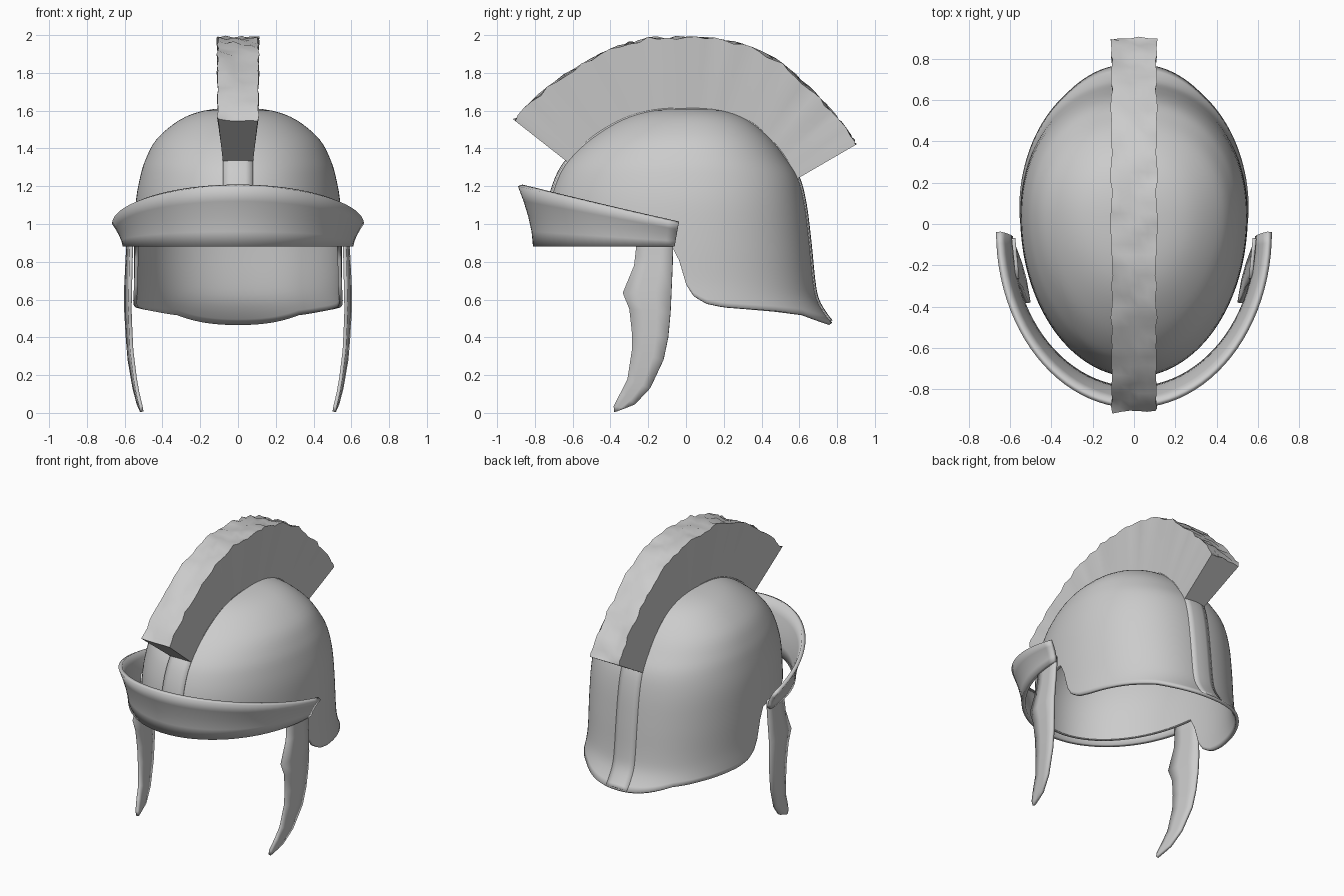
import bpy, bmesh, math, random
from mathutils import Vector

random.seed(4)
if "Cube" in bpy.data.objects:
    bpy.data.objects.remove(bpy.data.objects["Cube"], do_unlink=True)

grey = bpy.data.materials.new("plain_grey")
grey.use_nodes = True
grey.diffuse_color = (0.6, 0.6, 0.6, 1)
grey.node_tree.nodes["Principled BSDF"].inputs["Base Color"].default_value = grey.diffuse_color


def spline(points, steps):
    """Smooth curve through tuples of any length."""
    out = []
    last = len(points) - 1
    for i in range(last):
        a, b = points[max(i - 1, 0)], points[i]
        c, d = points[i + 1], points[min(i + 2, last)]
        for k in range(steps):
            t = k / steps
            out.append(tuple(
                q + t / 2 * (r - p + t * (2 * p - 5 * q + 4 * r - s + t * (3 * (q - r) + s - p)))
                for p, q, r, s in zip(a, b, c, d)))
    return out + [points[-1]]


def lookup(table, x):
    """Linear interpolation in rows sorted by rising first value."""
    if x <= table[0][0]:
        return table[0][1:]
    for a, b in zip(table, table[1:]):
        if x <= b[0]:
            t = (x - a[0]) / (b[0] - a[0])
            return tuple(p + (q - p) * t for p, q in zip(a[1:], b[1:]))
    return table[-1][1:]


def sheet(name, rows, closed=False, caps=False, thick=0, mirror=False, angle=35):
    """Skin a grid of points, then thicken it inwards."""
    bm = bmesh.new()
    grid = [[bm.verts.new(p) for p in row] for row in rows]
    n = len(rows[0])
    for r0, r1 in zip(grid, grid[1:]):
        for j in range(n if closed else n - 1):
            k = (j + 1) % n
            bm.faces.new((r0[j], r1[j], r1[k], r0[k]))
    if caps:
        bm.faces.new(grid[0])
        bm.faces.new(grid[-1][::-1])
    bmesh.ops.remove_doubles(bm, verts=bm.verts, dist=0.0005)
    if caps:
        bmesh.ops.recalc_face_normals(bm, faces=bm.faces)
    mesh = bpy.data.meshes.new(name)
    bm.to_mesh(mesh)
    bm.free()
    mesh.materials.append(grey)
    obj = bpy.data.objects.new(name, mesh)
    bpy.context.collection.objects.link(obj)
    bpy.ops.object.select_all(action='DESELECT')
    obj.select_set(True)
    bpy.context.view_layer.objects.active = obj
    bpy.ops.object.shade_smooth_by_angle(angle=math.radians(angle))
    if thick:
        mod = obj.modifiers.new("thickness", 'SOLIDIFY')
        mod.thickness = thick
        mod.offset = -1
    if mirror:
        obj.modifiers.new("mirror", 'MIRROR')
    return obj


# Helmet bowl: height, front y, back y, half width
MID = 0.04
bowl = spline([
    (1.62, MID, MID, 0), (1.6, -.19, .2, .18), (1.55, -.35, .33, .31),
    (1.45, -.51, .45, .43), (1.34, -.625, .535, .49), (1.24, -.685, .595, .52),
    (1.1, -.725, .63, .543), (.9, -.74, .655, .55), (.7, -.74, .675, .55),
    (.6, -.74, .695, .555), (.52, -.74, .74, .56), (.46, -.74, .79, .56)], 4)
by_height = bowl[::-1]
rim = [(-.07, .88), (-.04, .82), (0, .68), (.04, .62), (.1, .58),
       (.2, .56), (.5, .54), (.65, .525), (.77, .478)]


def bowl_point(z, a):
    front, back, width = lookup(by_height, z)
    c, s = math.cos(a), math.sin(a)
    if s > 0:  # the back is a little squarer than the front
        c = math.copysign(abs(c) ** 0.88, c)
        s = s ** 0.95
    return (width * c, MID + s * ((back - MID) if s > 0 else (MID - front)), z)


SEGS = 128
angles = [2 * math.pi * i / SEGS for i in range(SEGS)]
rows = [[bowl_point(r[0], a) for a in angles] for r in bowl if r[0] > .905]
edge = [lookup(rim, MID + (.73 if math.sin(a) > 0 else .78) * math.sin(a))[0] for a in angles]
for k in range(15):
    rows.append([bowl_point(.9 + (e - .9) * k / 14, a) for a, e in zip(angles, edge)])
sheet("helmet_bowl", rows, closed=True, thick=.02, angle=50)

# Raised centre strip running over the bowl from front to back
path = [Vector((0, r[1], r[0])) for r in by_height if r[0] >= .89]
path += [Vector((0, r[2], r[0])) for r in bowl[1:] if r[0] > .48]
rows = []
for i, p in enumerate(path):
    d = (path[min(i + 1, len(path) - 1)] - path[max(i - 1, 0)]).normalized()
    normal = Vector((0, -d.z, d.y))
    rows.append([p + normal * (.01 - .009 * u * u) + Vector((.08 * u, 0, 0))
                 for u in (1, .5, 0, -.5, -1)])
sheet("centre_strip", rows, thick=.015)

# Crest: inner y, inner z, outer y, outer z
crest = spline([
    (-.63, 1.33, -.91, 1.55), (-.5, 1.46, -.73, 1.72), (-.33, 1.56, -.5, 1.87),
    (-.17, 1.605, -.25, 1.97), (0, 1.615, 0, 1.985), (.17, 1.605, .25, 1.96),
    (.33, 1.55, .47, 1.87), (.45, 1.45, .65, 1.72), (.53, 1.35, .79, 1.57),
    (.59, 1.24, .9, 1.42)], 5)


def rough(amount):
    return random.uniform(-amount, amount)


rows = []
for iy, iz, oy, oz in crest:
    ripple = rough(.006)

    def crest_point(u, h):
        w = .08 + .028 * h + ripple * h
        stretch = h + (rough(.03) if h == 1 else 0)
        return (u * w, iy + (oy - iy) * stretch, min(iz + (oz - iz) * stretch, 2))

    heights = (0, .35, .7)
    section = [crest_point(1, h) for h in heights]
    section += [crest_point(u, 1) for u in (1, .6, .2, -.2, -.6, -1)]
    section += [crest_point(-1, h) for h in heights[::-1]]
    rows.append(section)
sheet("crest", rows, closed=True, caps=True, angle=40)

# Brow guard: a flared band that rises towards the front
rows = []
for f in (1, .75, .5, .25, 0):
    flare = f ** 1.5
    row = []
    for i in range(49):
        a = math.pi * (1 + i / 48)
        c, s = math.cos(a), -math.sin(a)
        top = 1 + .2 * s
        row.append(((.61 + .057 * flare) * c,
                    -.06 + .02 * f - (.75 + .1 * flare) * s,
                    .88 + (top - .88) * f))
    rows.append(row)
sheet("brow_guard", rows, thick=.025)

# Cheek guards: front y, front z, back y, back z
cheek = [(-.265, .93, -.07, .93), (-.265, .87, -.07, .87), (-.275, .78, -.072, .78),
         (-.335, .635, -.078, .64), (-.3, .55, -.083, .53), (-.287, .43, -.095, .4),
         (-.287, .33, -.12, .28), (-.31, .18, -.19, .13), (-.345, .11, -.27, .045),
         (-.383, .035, -.32, .025), (-.38, .004, -.365, .008)]
bend = [(0, .548), (.1, .567), (.3, .592), (.6, .607), (.88, .592)]
rows = []
for fy, fz, by, bz in cheek:
    row = []
    for u in (0, .33, .67, 1):
        y, z = fy + (by - fy) * u, fz + (bz - fz) * u
        row.append((lookup(bend, z)[0] + .1 * (y + .07), y, z))
    rows.append(row)
sheet("cheek_guards", rows, thick=.018, mirror=True)
